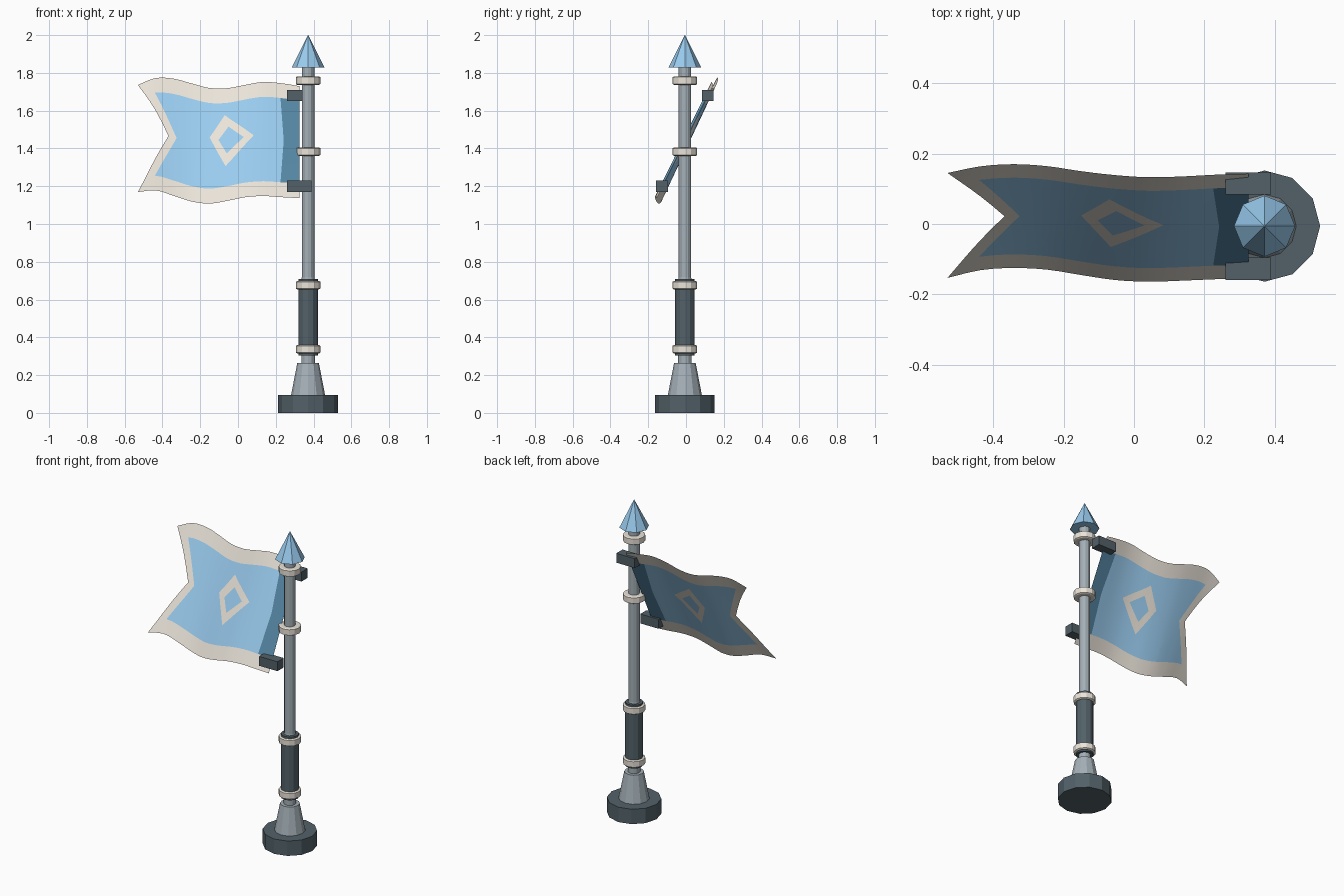
import bpy, bmesh, math
from mathutils import Vector

if "Cube" in bpy.data.objects:
    bpy.data.objects.remove(bpy.data.objects["Cube"])

CX, CY = 0.371, -0.006          # pole axis


def material(name, rgb):
    m = bpy.data.materials.new(name)
    m.diffuse_color = (*rgb, 1)
    m.use_nodes = True
    m.node_tree.nodes["Principled BSDF"].inputs["Base Color"].default_value = m.diffuse_color
    return m


BLUE = material("light_blue", (0.32, 0.60, 0.86))
DEEP = material("deep_blue", (0.09, 0.24, 0.37))
CREAM = material("cream", (0.82, 0.77, 0.69))
SLATE = material("slate", (0.085, 0.12, 0.14))
STEEL = material("steel", (0.37, 0.43, 0.47))


def turned(name, profile, sides, mat):
    """Flat-faced solid of revolution round the pole axis; profile = (radius, z)."""
    bm = bmesh.new()
    rings = []
    for r, z in profile:
        rings.append([bm.verts.new((CX + r * math.cos(2 * math.pi * i / sides),
                                    CY + r * math.sin(2 * math.pi * i / sides), z))
                      for i in range(sides)])
    for a, b in zip(rings, rings[1:]):
        for i in range(sides):
            j = (i + 1) % sides
            bm.faces.new((a[i], a[j], b[j], b[i]))
    bm.faces.new(rings[0][::-1])
    bm.faces.new(rings[-1])
    bmesh.ops.remove_doubles(bm, verts=bm.verts, dist=1e-5)
    return finish(bm, name, [mat])


def finish(bm, name, mats):
    me = bpy.data.meshes.new(name)
    bm.to_mesh(me)
    bm.free()
    for m in mats:
        me.materials.append(m)
    ob = bpy.data.objects.new(name, me)
    bpy.context.collection.objects.link(ob)
    return ob


# Pole, foot and grip
turned("base", [(0.158, 0), (0.158, 0.095)], 12, SLATE)
turned("foot", [(0.09, 0.095), (0.057, 0.265)], 12, STEEL)
turned("pole", [(0.036, 0.26), (0.036, 0.7), (0.033, 0.72), (0.033, 1.835)], 12, STEEL)
turned("grip", [(0.052, 0.305), (0.052, 0.71)], 12, SLATE)

# Collars
for i, z in enumerate((0.337, 0.676, 1.383, 1.759)):
    turned(f"collar_{i + 1}", [(0.058, z - 0.022), (0.065, z - 0.018),
                               (0.065, z + 0.018), (0.058, z + 0.022)], 12, CREAM)

# Pointed finial
turned("finial", [(0.087, 1.828), (0.001, 2.0)], 8, BLUE)

# Brackets holding the flag
for name, y, z in (("upper_bracket", 0.115, 1.68), ("lower_bracket", -0.127, 1.2)):
    bm = bmesh.new()
    bmesh.ops.create_cube(bm, size=1)
    for v in bm.verts:
        v.co = Vector((0.325 + v.co.x * 0.13, y + v.co.y * 0.063, z + v.co.z * 0.06))
    finish(bm, name, [SLATE])

# Flag edges sampled at even x steps
X0, X1 = -0.53, 0.325
ZT = [1.736, 1.773, 1.769, 1.744, 1.720, 1.719, 1.737, 1.752, 1.745, 1.73]
ZB = [1.169, 1.178, 1.149, 1.119, 1.108, 1.123, 1.142, 1.148, 1.142, 1.137]
YT = [.145, .164, .170, .164, .150, .139, .133, .135, .140, .143]
YB = [-.153, -.131, -.125, -.130, -.145, -.159, -.164, -.161, -.157, -.154]


def spline(t, x):
    """Catmull-Rom value of table t at x."""
    n = len(t) - 1
    u = min(max((x - X0) / (X1 - X0), 0), 1) * n
    i = min(int(u), n - 1)
    f = u - i
    b, c = t[i], t[i + 1]
    a = t[i - 1] if i else 2 * b - c
    d = t[i + 2] if i + 2 <= n else 2 * c - b
    return b + f * (c - a + f * (2*a - 5*b + 4*c - d + f * (3*(b - c) + d - a))) / 2


def inside(p, poly):
    """True when p is in a convex polygon listed counter-clockwise."""
    return all((b[0] - a[0]) * (p.y - a[1]) - (b[1] - a[1]) * (p.x - a[0]) > 0
               for a, b in zip(poly, poly[1:] + poly[:1]))


# Flag pattern in (x, height fraction)
OUTER = [(-.07, .764), (-.15, .573), (-.066, .311), (.083, .54)]
INNER = [(-.05, .658), (-.103, .549), (-.06, .423), (.03, .538)]
bm = bmesh.new()
bmesh.ops.create_grid(bm, x_segments=27, y_segments=2, size=0.5)
for v in bm.verts:
    v.co = Vector((X0 + (v.co.x + 0.5) * (X1 - X0), v.co.y + 0.5, 0))

cuts = [((X0, v), (X1, v)) for v in (0.13, 0.87)]
for end in (0, 1):
    e = 0.13 if end == 0 else 0.87
    cuts += [((X0, end), (-0.368, 0.5)), ((-0.44, e), (-0.325, 0.5)),
             ((0.225, e), (0.242, 0.5))]
for poly in (OUTER, INNER):
    cuts += list(zip(poly, poly[1:] + poly[:1]))
for a, b in cuts:
    bmesh.ops.bisect_plane(bm, geom=bm.verts[:] + bm.edges[:] + bm.faces[:], dist=1e-5,
                           plane_co=(*a, 0), plane_no=(b[1] - a[1], a[0] - b[0], 0))

# Cut the swallowtail and colour the regions
gone = []
for f in bm.faces:
    c = f.calc_center_median()
    h = abs(c.y - 0.5)
    if c.x < -0.368 - h * (0.162 / 0.5):
        gone.append(f)
    elif h > 0.37 or c.x < -0.325 - h * (0.115 / 0.37):
        f.material_index = 1
    elif c.x > 0.242 - h * (0.017 / 0.37):
        f.material_index = 2
    elif inside(c, OUTER) and not inside(c, INNER):
        f.material_index = 1
bmesh.ops.delete(bm, geom=gone, context='FACES')

# Bend the flat pattern into the tilted, waving cloth
for v in bm.verts:
    x, h = v.co.x, v.co.y
    v.co = Vector((x, spline(YB, x) * (1 - h) + spline(YT, x) * h,
                   spline(ZB, x) * (1 - h) + spline(ZT, x) * h))
flag = finish(bm, "flag", [BLUE, CREAM, DEEP])
for p in flag.data.polygons:
    p.use_smooth = True
